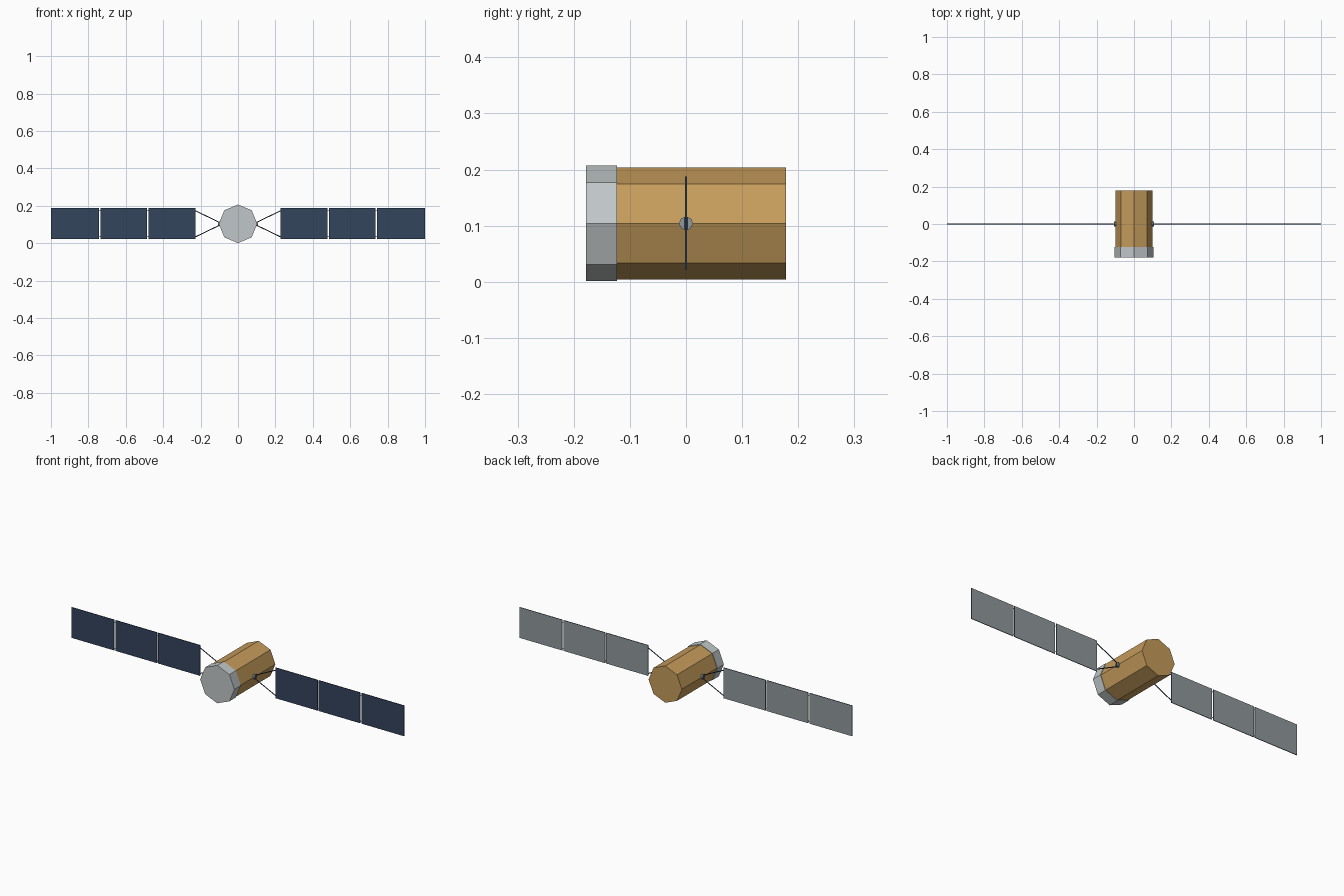
import bpy, bmesh, math
from mathutils import Vector

cube = bpy.data.objects.get("Cube")
if cube:
    bpy.data.objects.remove(cube, do_unlink=True)

MID = 0.104  # height of the body axis


def material(name, rgb):
    m = bpy.data.materials.new(name)
    m.use_nodes = True
    m.diffuse_color = (*rgb, 1)
    m.node_tree.nodes["Principled BSDF"].inputs["Base Color"].default_value = (*rgb, 1)
    return m


gold = material("gold foil", (0.56, 0.33, 0.105))
silver = material("silver", (0.53, 0.57, 0.58))
grey = material("panel backing grey", (0.28, 0.32, 0.335))
navy = material("solar cell navy", (0.033, 0.058, 0.107))


def finish(bm, name, *mats):
    mesh = bpy.data.meshes.new(name)
    bm.to_mesh(mesh)
    bm.free()
    for m in mats:
        mesh.materials.append(m)
    ob = bpy.data.objects.new(name, mesh)
    bpy.context.collection.objects.link(ob)
    return ob


def rod(name, start, end, radius, sides, mat):
    """Straight prism between two points."""
    a, b = Vector(start), Vector(end)
    bm = bmesh.new()
    bmesh.ops.create_cone(bm, cap_ends=True, segments=sides, radius1=radius,
                          radius2=radius, depth=(b - a).length)
    ob = finish(bm, name, mat)
    ob.location = (a + b) / 2
    ob.rotation_euler = (b - a).to_track_quat('Z', 'Y').to_euler()
    return ob


def panel(name, x, width):
    """Thin plate with navy cells in front and on the rim, grey behind."""
    bm = bmesh.new()
    bmesh.ops.create_cube(bm, size=1)
    bmesh.ops.scale(bm, vec=(width, 0.0036, 0.166), verts=bm.verts)
    bm.normal_update()
    for f in bm.faces:
        f.material_index = 1 if f.normal.y > 0.5 else 0
    ob = finish(bm, name, navy, grey)
    ob.location = (x, 0, MID + 0.001)


# Octagonal body and its front collar
rod("body", (0, -0.123, MID), (0, 0.178, MID), 0.1, 8, gold)
rod("front_cap", (0, -0.178, MID), (0, -0.123, MID), 0.103, 8, silver)

# Solar wings
inner, pitch, gap = 0.228, 0.2573, 0.007
for side, s in (("left", 1), ("right", -1)):
    rod(f"{side}_hub", (s * 0.09, 0, MID), (s * 0.106, 0, MID), 0.0125, 8, grey)
    rod(f"{side}_yoke_bar", (s * 0.106, 0, MID - 0.011),
        (s * 0.106, 0, MID + 0.011), 0.0025, 6, navy)
    for level, v in (("upper", 1), ("lower", -1)):
        corner = (s * inner, 0, MID + v * 0.07)
        rod(f"{side}_{level}_strut", (s * 0.106, 0, MID + v * 0.011),
            corner, 0.0025, 6, navy)
        rod(f"{side}_{level}_spar", corner, (s * 0.99, 0, MID + v * 0.07),
            0.0016, 6, navy)
    for i in range(3):
        width = pitch - (gap if i < 2 else 0)
        panel(f"{side}_panel_{i + 1}", s * (inner + i * pitch + width / 2), width)
